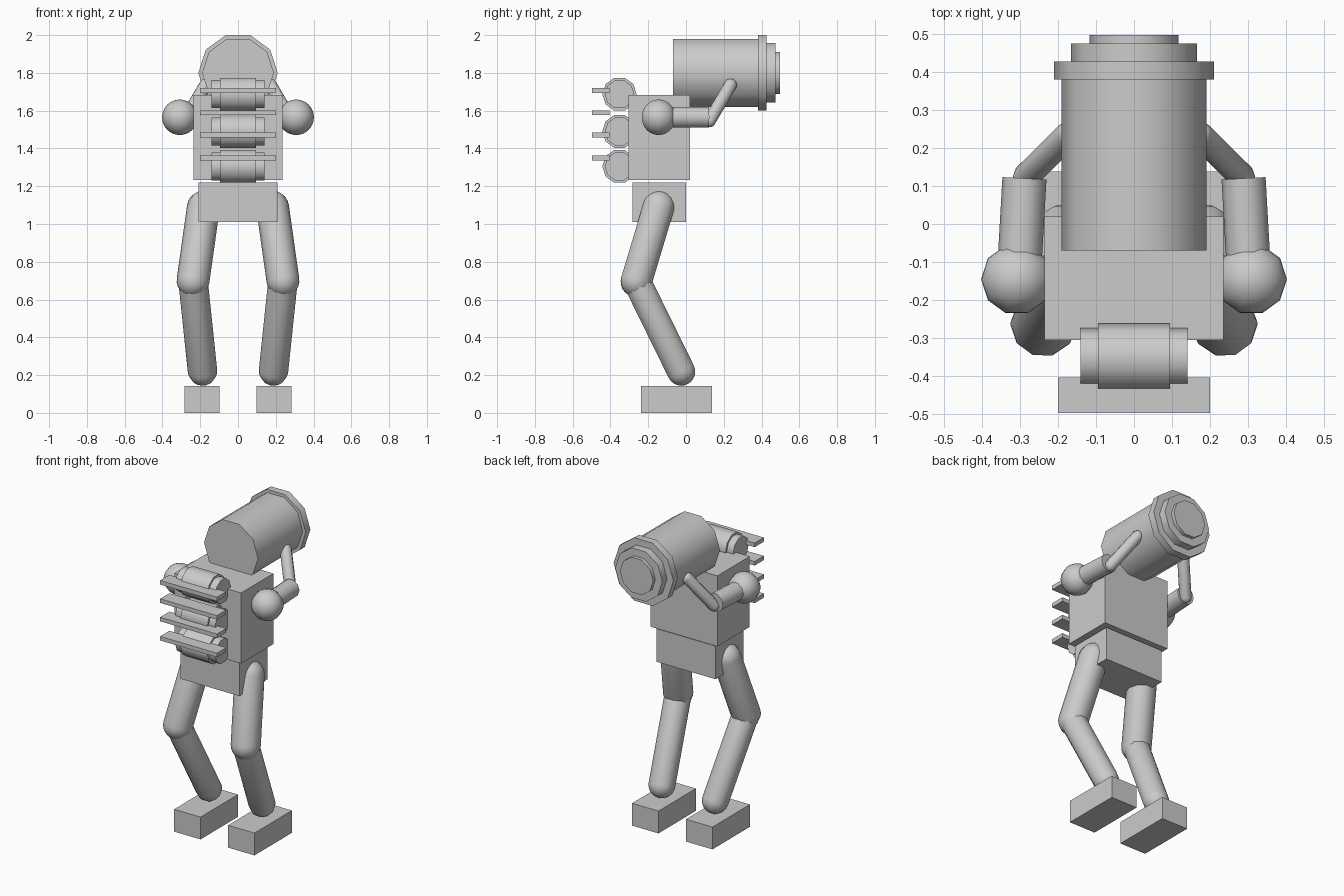
import bpy, bmesh, math
from mathutils import Vector

if "Cube" in bpy.data.objects:
    bpy.data.objects.remove(bpy.data.objects["Cube"])

grey = bpy.data.materials.new("plain grey")
grey.diffuse_color = (0.6, 0.6, 0.6, 1)
grey.use_nodes = True
grey.node_tree.nodes["Principled BSDF"].inputs["Base Color"].default_value = grey.diffuse_color


def finish(name, bm):
    bmesh.ops.recalc_face_normals(bm, faces=bm.faces)
    mesh = bpy.data.meshes.new(name)
    bm.to_mesh(mesh)
    bm.free()
    mesh.materials.append(grey)
    ob = bpy.data.objects.new(name, mesh)
    bpy.context.collection.objects.link(ob)
    return ob


def box(name, x0, x1, y0, y1, z0, z1):
    bm = bmesh.new()
    bmesh.ops.create_cube(bm, size=1)
    for v in bm.verts:
        v.co = ((x0 + x1) / 2 + v.co.x * (x1 - x0),
                (y0 + y1) / 2 + v.co.y * (y1 - y0),
                (z0 + z1) / 2 + v.co.z * (z1 - z0))
    return finish(name, bm)


def lathe(name, origin, axis, profile, ref=(1, 0, 0), sides=10):
    """Revolve (radius, distance) pairs about an axis; zero radius makes a pole."""
    origin, w = Vector(origin), Vector(axis).normalized()
    u = Vector(ref)
    u = (u - w * u.dot(w)).normalized()
    v = w.cross(u)
    bm = bmesh.new()
    rings = []
    for r, t in profile:
        c = origin + w * t
        if r < 1e-5:
            rings.append([bm.verts.new(c)] * sides)
        else:
            rings.append([bm.verts.new(c + r * (u * math.cos(a) + v * math.sin(a)))
                          for a in (2 * math.pi * i / sides for i in range(sides))])
    for a, b in zip(rings, rings[1:]):
        for i in range(sides):
            j = (i + 1) % sides
            bm.faces.new(list(dict.fromkeys((a[i], a[j], b[j], b[i]))))
    for ring in (rings[0], rings[-1]):
        if ring[0] is not ring[1]:
            bm.faces.new(ring)
    ob = finish(name, bm)
    bpy.ops.object.select_all(action='DESELECT')
    ob.select_set(True)
    bpy.context.view_layer.objects.active = ob
    bpy.ops.object.shade_smooth_by_angle(angle=math.radians(42))
    return ob


def cylinder(name, p, q, r, ref=(1, 0, 0)):
    d = Vector(q) - Vector(p)
    return lathe(name, p, d, [(r, 0), (r, d.length)], ref)


def capsule(name, p, q, r, steps=6):
    d = Vector(q) - Vector(p)
    arc = [math.pi / 2 * i / steps for i in range(steps + 1)]
    prof = [(r * math.sin(a), -r * math.cos(a)) for a in arc]
    prof += [(r * math.cos(a), d.length + r * math.sin(a)) for a in arc]
    return lathe(name, p, d, prof)


# body blocks
box("pelvis", -0.208, 0.208, -0.283, 0.0, 1.01, 1.22)
box("torso", -0.235, 0.235, -0.305, 0.02, 1.233, 1.682)

# legs, shoulders and arms, left and right
for side, s in (("left", -1), ("right", 1)):
    box(side + "_foot", s * 0.19 - 0.093, s * 0.19 + 0.093, -0.238, 0.138, 0, 0.142)
    knee = (s * 0.238, -0.262, 0.70)
    capsule(side + "_shin", (s * 0.188, -0.027, 0.222), knee, 0.078)
    capsule(side + "_thigh", knee, (s * 0.183, -0.145, 1.09), 0.087)
    lathe(side + "_shoulder", (s * 0.308, -0.145, 1.565), (0, 0, 1),
          [(0.094 * math.sin(a), -0.094 * math.cos(a))
           for a in (math.pi * i / 16 for i in range(17))])
    cylinder(side + "_upper_arm", (s * 0.303, -0.145, 1.565), (s * 0.288, 0.12, 1.565), 0.058)
    capsule(side + "_forearm", (s * 0.283, 0.125, 1.547), (s * 0.172, 0.235, 1.735), 0.035)

# stepped barrel carried on top
for name, y0, y1, r in (("barrel", -0.07, 0.38, 0.19), ("barrel_flange", 0.38, 0.427, 0.2103),
                        ("barrel_collar", 0.427, 0.475, 0.166), ("barrel_end", 0.475, 0.497, 0.117)):
    cylinder(name, (0, y0, 1.8), (0, y1, 1.8), r)

# three stacked drums on the front
for i, z in enumerate((1.305, 1.49, 1.687)):
    for name, hx, r in (("drum", 0.095, 0.091), ("drum_hub", 0.14, 0.078)):
        cylinder(f"{name}_{i + 1}", (-hx, -0.352, z), (hx, -0.352, z), r, ref=(0, 1, 0))

# four thin slats in front of the drums
for i, z in enumerate((1.35, 1.472, 1.589, 1.706)):
    box(f"slat_{i + 1}", -0.2, 0.2, -0.497, -0.404, z - 0.013, z + 0.013)
